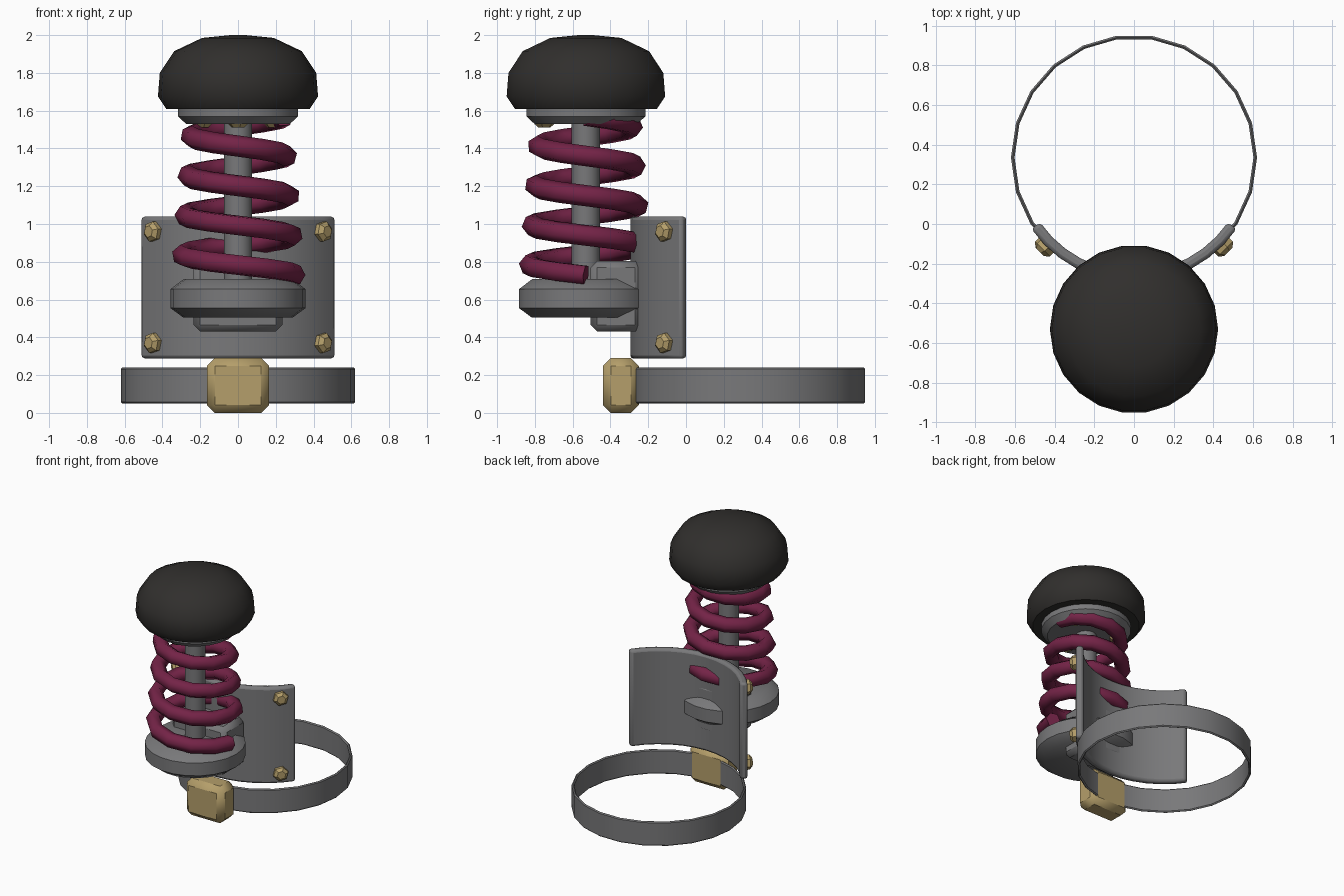
import bpy, bmesh
from math import sin, cos, pi, radians
from mathutils import Matrix, Vector

if "Cube" in bpy.data.objects:
    bpy.data.objects.remove(bpy.data.objects["Cube"])

AX = -0.53   # y of the spring axis
CY = 0.335   # y of the clamp centre


def mat(name, rgb):
    m = bpy.data.materials.new(name)
    m.diffuse_color = (*rgb, 1)
    m.use_nodes = True
    m.node_tree.nodes["Principled BSDF"].inputs["Base Color"].default_value = m.diffuse_color
    return m


RED = mat("dark_red", (0.175, 0.017, 0.063))
BRASS = mat("brass", (0.46, 0.345, 0.145))
BLACK = mat("black_rubber", (0.03, 0.028, 0.026))
STEEL = mat("dark_steel", (0.19, 0.19, 0.195))


def smooth(ob, material, angle=40):
    ob.data.materials.append(material)
    bpy.ops.object.select_all(action='DESELECT')
    ob.select_set(True)
    bpy.context.view_layer.objects.active = ob
    bpy.ops.object.shade_smooth_by_angle(angle=radians(angle))
    return ob


def finish(name, bm, material=STEEL, bevel=0, segs=1, angle=40):
    bmesh.ops.recalc_face_normals(bm, faces=bm.faces)
    me = bpy.data.meshes.new(name)
    bm.to_mesh(me)
    bm.free()
    ob = bpy.data.objects.new(name, me)
    bpy.context.collection.objects.link(ob)
    smooth(ob, material, angle)
    if bevel:
        b = ob.modifiers.new("bevel", 'BEVEL')
        b.width, b.segments, b.limit_method = bevel, segs, 'ANGLE'
        b.angle_limit = radians(40)
    return ob


def lathe(name, profile, n=22, matrix=None, material=STEEL, angle=40):
    """Revolve (r, z) points around z, closing both ends."""
    bm = bmesh.new()
    rings = [[bm.verts.new((r * cos(2 * pi * i / n), r * sin(2 * pi * i / n), z))
              for i in range(n)] for r, z in profile]
    for a, b in zip(rings, rings[1:]):
        for i in range(n):
            j = (i + 1) % n
            bm.faces.new((a[i], a[j], b[j], b[i]))
    bm.faces.new(rings[0][::-1])
    bm.faces.new(rings[-1])
    bm.transform(matrix or Matrix.Translation((0, AX, 0)))
    return finish(name, bm, material, angle=angle)


def arc_wall(name, r0, r1, a0, a1, n, z0, z1, closed=False, **kw):
    """Curved wall of thickness r1 - r0 around the clamp centre."""
    bm = bmesh.new()
    cols = []
    for i in range(n if closed else n + 1):
        a = radians(a0 + (a1 - a0) * i / n)
        cols.append([bm.verts.new((r * cos(a), CY + r * sin(a), z))
                     for r, z in ((r0, z0), (r1, z0), (r1, z1), (r0, z1))])
    for i in range(n):
        a, b = cols[i], cols[(i + 1) % len(cols)]
        for k in range(4):
            m = (k + 1) % 4
            bm.faces.new((a[k], a[m], b[m], b[k]))
    if not closed:
        bm.faces.new(cols[0])
        bm.faces.new(cols[-1])
    return finish(name, bm, **kw)


def box(name, lo, hi, **kw):
    lo, hi = Vector(lo), Vector(hi)
    bm = bmesh.new()
    bmesh.ops.create_cube(bm, size=1, matrix=Matrix.Translation((lo + hi) / 2)
                          @ Matrix.Diagonal((*(hi - lo), 1)))
    return finish(name, bm, **kw)


def bolt(name, pos, direction):
    rot = Vector(direction).to_track_quat('Z', 'Y').to_matrix().to_4x4()
    lathe(name, [(0.055, -0.015), (0.055, 0.025), (0.032, 0.045)], 6,
          Matrix.Translation(pos) @ rot @ Matrix.Rotation(radians(15), 4, 'Z'),
          BRASS, 25)


# Clamp band, buckle and curved mounting plate
arc_wall("clamp_band", 0.602, 0.62, 0, 360, 22, 0.05, 0.24, closed=True,
         bevel=0.008)
box("clamp_buckle", (-0.165, -0.44, 0), (0.165, -0.25, 0.29),
    material=BRASS, bevel=0.042, angle=25)
arc_wall("mounting_plate", 0.575, 0.63, 270 - 55.3, 270 + 55.3, 12, 0.287, 1.04,
         bevel=0.018, segs=2)

# Plate bolts
for x in (-1, 1):
    for z in (0.37, 0.96):
        d = Vector((x * sin(radians(45)), -cos(radians(45)), 0))
        bolt("plate_bolt", Vector((0, CY, z)) + d * 0.627, d)

# Bracket block and spring seat
box("bracket_block", (-0.235, -0.505, 0.43), (0.235, -0.235, 0.805),
    bevel=0.035, angle=25)
lathe("spring_seat", [(0.29, 0.505), (0.358, 0.555), (0.358, 0.655), (0.285, 0.71)])

# Centre post
lathe("centre_post", [(0.075, 0.55), (0.075, 1.6)], 16)

# Tapered coil spring
TURNS, STEPS = 4, 12
cu = bpy.data.curves.new("coil_spring", 'CURVE')
cu.dimensions = '3D'
cu.bevel_depth, cu.bevel_resolution, cu.use_fill_caps = 0.056, 1, True
sp = cu.splines.new('POLY')
total = TURNS * STEPS
sp.points.add(total)
for i, p in enumerate(sp.points):
    t = i / total
    a = -2 * pi * i / STEPS
    r = 0.303 - 0.06 * t
    p.co = (r * cos(a), AX + r * sin(a), 0.73 + 0.84 * t, 1)
spring = bpy.data.objects.new("coil_spring", cu)
bpy.context.collection.objects.link(spring)
bpy.ops.object.select_all(action='DESELECT')
bpy.context.view_layer.objects.active = spring
spring.select_set(True)
bpy.ops.object.convert(target='MESH')
smooth(bpy.context.view_layer.objects.active, RED, 65)

# Cap flange with three bolts beneath, and the rubber cap
lathe("cap_flange", [(0.275, 1.53), (0.318, 1.57), (0.318, 1.62)])
for a in (270, 30, 150):
    bolt("flange_bolt", (0.22 * cos(radians(a)), AX + 0.22 * sin(radians(a)), 1.555),
         (0, 0, -1))
lathe("rubber_cap", [(0.38, 1.61), (0.424, 1.675), (0.414, 1.80), (0.338, 1.915),
                     (0.19, 1.985), (0.04, 2.0)], material=BLACK, angle=50)
